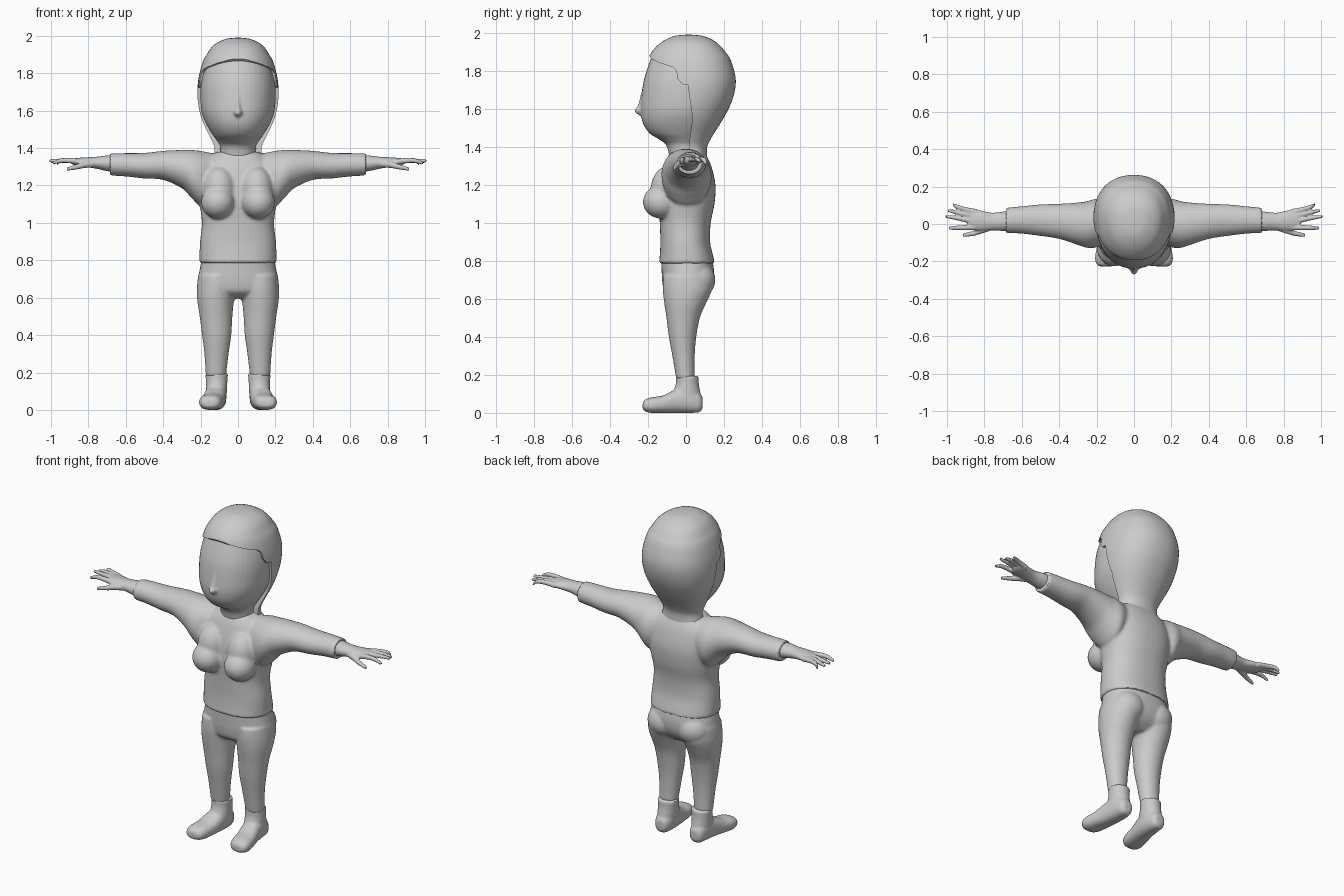
import bpy, bmesh, math

GREY = bpy.data.materials.new("plain_grey")
GREY.diffuse_color = (0.6, 0.6, 0.6, 1)


def spline(rows, steps=5):
    """Catmull-Rom through rows of numbers."""
    out = []
    for i in range(len(rows) - 1):
        a, b, c, d = (rows[max(0, min(len(rows) - 1, i + k))] for k in (-1, 0, 1, 2))
        for j in range(steps):
            t = j / steps
            out.append([0.5 * (2 * q + (r - p) * t + (2 * p - 5 * q + 4 * r - s) * t * t
                               + (3 * q - p - 3 * r + s) * t ** 3)
                        for p, q, r, s in zip(a, b, c, d)])
    out.append(rows[-1])
    return out


def loft(bm, axis, rows, side=1, power=2.0, taper=0.0, n=40):
    """Rows: position on axis, then min/max on the two other axes."""
    u, v = [k for k in range(3) if k != axis]
    rings = []
    for pos, u0, u1, v0, v1 in spline(rows):
        ring = []
        for k in range(n):
            c, s = math.cos(2 * math.pi * k / n), math.sin(2 * math.pi * k / n)
            c = math.copysign(abs(c) ** (2 / power), c)
            s = math.copysign(abs(s) ** (2 / power), s)
            co = [0, 0, 0]
            co[axis] = pos
            co[u] = (u0 + u1) / 2 + (u1 - u0) / 2 * c * (1 + taper * s)
            co[v] = (v0 + v1) / 2 + (v1 - v0) / 2 * s
            co[0] *= side
            ring.append(bm.verts.new(co))
        rings.append(ring)
    faces = [bm.faces.new(rings[0]), bm.faces.new(rings[-1])]
    for a, b in zip(rings, rings[1:]):
        for k in range(n):
            m = (k + 1) % n
            faces.append(bm.faces.new((a[k], a[m], b[m], b[k])))
    bmesh.ops.recalc_face_normals(bm, faces=faces)


def upright(bm, rows, **kw):
    """Symmetric vertical loft; rows: z, half width, front y, back y."""
    loft(bm, 2, [(z, -w, w, f, b) for z, w, f, b in rows], **kw)


def ball(bm, centre, radii, side=1):
    verts = bmesh.ops.create_uvsphere(bm, u_segments=32, v_segments=16, radius=1)["verts"]
    for p in verts:
        p.co = [side * (centre[0] + p.co.x * radii[0]),
                centre[1] + p.co.y * radii[1], centre[2] + p.co.z * radii[2]]
    bmesh.ops.recalc_face_normals(bm, faces=list({f for p in verts for f in p.link_faces}))


def finish(bm, name, voxel=0, smooth=0, cutter=None):
    me = bpy.data.meshes.new(name)
    bm.to_mesh(me)
    bm.free()
    ob = bpy.data.objects.new(name, me)
    bpy.context.collection.objects.link(ob)
    if voxel:
        m = ob.modifiers.new("blend", 'REMESH')
        m.mode, m.voxel_size = 'VOXEL', voxel
        m = ob.modifiers.new("soften", 'SMOOTH')
        m.factor, m.iterations = 0.5, smooth
    if cutter:
        m = ob.modifiers.new("cut", 'BOOLEAN')
        m.operation, m.solver, m.object = 'DIFFERENCE', 'EXACT', cutter
    dg = bpy.context.evaluated_depsgraph_get()
    ob.data = bpy.data.meshes.new_from_object(ob.evaluated_get(dg))
    ob.modifiers.clear()
    ob.data.materials.clear()
    ob.data.materials.append(GREY)
    bpy.ops.object.select_all(action='DESELECT')
    ob.select_set(True)
    bpy.context.view_layer.objects.active = ob
    bpy.ops.object.shade_smooth_by_angle(angle=math.radians(40))
    return ob


# head with neck and nose
bm = bmesh.new()
upright(bm, [(1.95, .11, -.10, .10), (1.90, .15, -.165, .15), (1.85, .175, -.19, .18),
             (1.75, .198, -.222, .20), (1.65, .20, -.236, .20), (1.58, .19, -.238, .18),
             (1.52, .165, -.225, .15), (1.47, .135, -.19, .12), (1.435, .11, -.135, .10),
             (1.40, .095, -.10, .08), (1.30, .10, -.08, .08)], power=2.2, taper=.06)
upright(bm, [(1.71, .008, -.23, -.15), (1.62, .02, -.254, -.15), (1.592, .028, -.272, -.15),
             (1.575, .02, -.262, -.15), (1.565, .01, -.24, -.15)], n=20)
finish(bm, "head", .007, 3)

# hair shell, opened for the face by a side profile
bm = bmesh.new()
line = [(-.4, 1.95), (-.2, 1.885), (-.18, 1.862), (-.14, 1.842), (-.07, 1.82), (-.05, 1.80),
        (-.045, 1.76), (-.02, 1.73), (.01, 1.725), (.02, 1.65), (.035, 1.55), (.02, 1.45),
        (.01, 1.3), (-.4, 1.3)]
face = bm.faces.new([bm.verts.new((-.4, y, z)) for y, z in line])
ext = bmesh.ops.extrude_face_region(bm, geom=[face])["geom"]
bmesh.ops.translate(bm, vec=(.8, 0, 0), verts=[g for g in ext if isinstance(g, bmesh.types.BMVert)])
bmesh.ops.recalc_face_normals(bm, faces=bm.faces)
cutter = finish(bm, "hairline_cutter")
cutter.hide_render = True
cutter.hide_set(True)
bm = bmesh.new()
upright(bm, [(1.99, .015, -.005, .03), (1.982, .07, -.065, .095), (1.95, .13, -.13, .16),
             (1.90, .167, -.18, .207), (1.85, .192, -.202, .238), (1.75, .214, -.228, .262),
             (1.65, .214, -.235, .245), (1.55, .193, -.22, .197), (1.45, .145, -.14, .135),
             (1.40, .125, -.10, .112), (1.35, .13, -.08, .11)],
        power=2.2, taper=.05, n=64)
finish(bm, "hair", cutter=cutter)

# jumper: torso, bust and sleeves blended
bm = bmesh.new()
upright(bm, [(.785, .207, -.143, .153), (.83, .206, -.138, .142), (.90, .203, -.135, .127),
             (1.0, .193, -.138, .13), (1.1, .205, -.145, .15), (1.2, .215, -.14, .155),
             (1.3, .20, -.115, .133), (1.36, .14, -.09, .105), (1.38, .11, -.07, .09)], power=2.3)
for s in (1, -1):
    ball(bm, (.108, -.13, 1.11), (.09, .097, .088), s)
    ball(bm, (.10, -.09, 1.18), (.09, .095, .12), s)
    loft(bm, 0, [(.08, -.07, .09, 1.2, 1.36), (.15, -.10, .12, 1.12, 1.375),
                 (.20, -.125, .135, 1.09, 1.385), (.25, -.128, .122, 1.135, 1.39),
                 (.30, -.112, .115, 1.185, 1.39), (.40, -.08, .108, 1.23, 1.385),
                 (.50, -.064, .105, 1.237, 1.374), (.60, -.052, .095, 1.248, 1.373),
                 (.685, -.048, .087, 1.253, 1.372)], s)
finish(bm, "jumper", .009, 6)

# trousers: hips, seat and legs blended
bm = bmesh.new()
upright(bm, [(.80, .195, -.13, .14), (.74, .207, -.128, .148), (.68, .217, -.124, .14),
             (.63, .205, -.11, .11), (.595, .15, -.06, .06)], power=2.3)
for s in (1, -1):
    ball(bm, (.10, .06, .70), (.10, .095, .095), s)
    loft(bm, 2, [(.72, .01, .213, -.12, .14), (.65, .012, .22, -.122, .137),
                 (.58, .022, .217, -.115, .107), (.50, .03, .205, -.103, .073),
                 (.40, .036, .192, -.09, .054), (.30, .05, .18, -.072, .046),
                 (.18, .064, .172, -.052, .046)], s)
finish(bm, "trousers", .008, 5)

for s, tag in ((1, "left"), (-1, "right")):
    # shoe: ankle cuff and foot
    bm = bmesh.new()
    loft(bm, 2, [(.195, .053, .174, -.052, .066), (.15, .057, .172, -.054, .068),
                 (.09, .06, .172, -.075, .078), (.03, .07, .165, -.08, .08)], s)
    loft(bm, 1, [(.088, .09, .14, .025, .08), (.07, .075, .16, .004, .105), (.02, .063, .172, 0, .135),
                 (-.05, .065, .182, 0, .125), (-.12, .075, .198, 0, .092),
                 (-.18, .085, .208, 0, .082), (-.215, .10, .20, .008, .07),
                 (-.228, .125, .18, .02, .052)], s, power=2.4)
    finish(bm, tag + "_shoe", .007, 3)

    # hand: wrist, palm, four fingers and thumb
    bm = bmesh.new()
    loft(bm, 0, [(.64, -.035, .07, 1.27, 1.36), (.70, -.037, .066, 1.277, 1.36),
                 (.76, -.034, .06, 1.29, 1.353), (.82, -.036, .072, 1.30, 1.35),
                 (.87, -.03, .078, 1.308, 1.346), (.89, -.015, .065, 1.315, 1.342)], s)
    for y0, x1, y1, z1 in ((-.018, .99, -.022, 1.318), (.015, 1.008, .04, 1.332),
                           (.042, .995, .072, 1.325), (.064, .968, .106, 1.312)):
        rows = [(.84, y0, 1.325, .016), (.90, y0 * .7 + y1 * .3, 1.333, .014),
                (.95, y0 * .3 + y1 * .7, 1.332, .012), (x1, y1, z1, .008)]
        loft(bm, 0, [(x, y - r, y + r, z - r, z + r) for x, y, z, r in rows], s, n=14)
    rows = [(.75, -.01, 1.318, .02), (.81, -.032, 1.312, .018),
            (.86, -.05, 1.30, .014), (.915, -.06, 1.287, .009)]
    loft(bm, 0, [(x, y - r, y + r, z - r, z + r) for x, y, z, r in rows], s, n=14)
    finish(bm, tag + "_hand", .005, 2)
